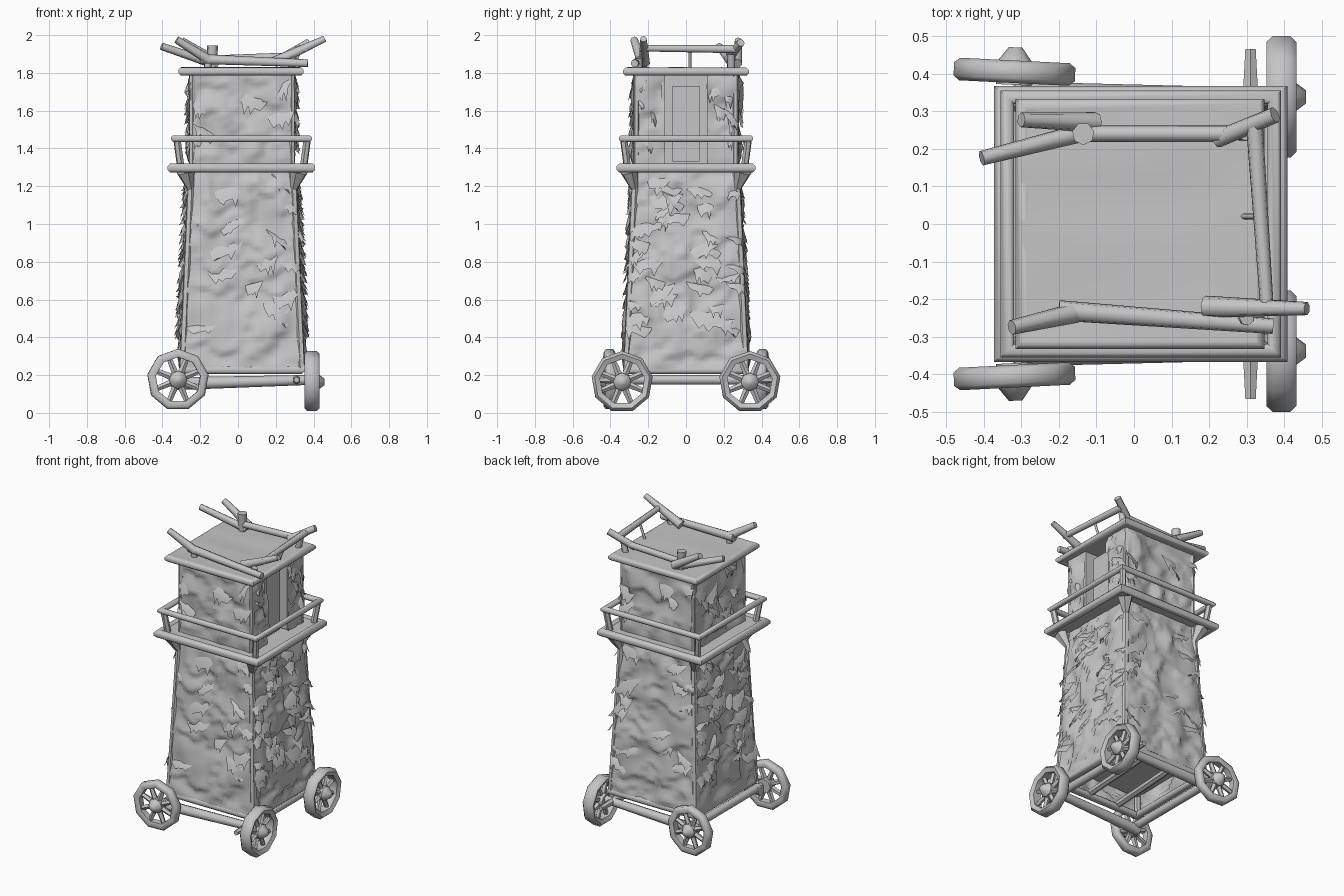
import bpy, bmesh, math, random
from mathutils import Vector, Matrix, noise

if "Cube" in bpy.data.objects:
    bpy.data.objects.remove(bpy.data.objects["Cube"])

random.seed(7)
CX = 0.022                      # tower axis is slightly off centre
grey = bpy.data.materials.new("weathered_grey")
grey.diffuse_color = (0.56, 0.56, 0.56, 1)
grey.use_nodes = True
grey.node_tree.nodes["Principled BSDF"].inputs["Base Color"].default_value = grey.diffuse_color


def finish(bm, name, angle=50):
    me = bpy.data.meshes.new(name)
    bm.to_mesh(me)
    bm.free()
    ob = bpy.data.objects.new(name, me)
    bpy.context.collection.objects.link(ob)
    me.materials.append(grey)
    bpy.ops.object.select_all(action='DESELECT')
    ob.select_set(True)
    bpy.context.view_layer.objects.active = ob
    bpy.ops.object.shade_smooth_by_angle(angle=math.radians(angle))
    return ob


def box(bm, x0, x1, y0, y1, z0, z1):
    m = Matrix.Translation(((x0 + x1) / 2, (y0 + y1) / 2, (z0 + z1) / 2)) \
        @ Matrix.Diagonal((x1 - x0, y1 - y0, z1 - z0, 1))
    bmesh.ops.create_cube(bm, size=1, matrix=m)


def pole(bm, a, b, r1, r2=None, sides=6):
    a, b = Vector(a), Vector(b)
    m = Matrix.Translation((a + b) / 2) @ (b - a).to_track_quat('Z', 'Y').to_matrix().to_4x4()
    bmesh.ops.create_cone(bm, cap_ends=True, segments=sides, radius1=r1,
                          radius2=r1 if r2 is None else r2, depth=(b - a).length, matrix=m)


# four beams joined with mitred corners, swept from an eight-sided section
def frame(bm, hx, hy, z, rw, rh, cx=CX):
    section = [(math.cos(t) * rw * 1.08, math.sin(t) * rh * 1.08)
               for t in (math.pi * (k + 0.5) / 4 for k in range(8))]
    rings = [[bm.verts.new((cx + sx * (hx + o), sy * (hy + o), z + h)) for o, h in section]
             for sx, sy in ((-1, -1), (1, -1), (1, 1), (-1, 1))]
    faces = []
    for i in range(4):
        a, b = rings[i], rings[(i + 1) % 4]
        for k in range(8):
            faces.append(bm.faces.new((a[k], b[k], b[(k + 1) % 8], a[(k + 1) % 8])))
    bmesh.ops.recalc_face_normals(bm, faces=faces)


def half_width(z):
    # tower half width at a given height
    if z > 1.25:
        return 0.275
    return 0.33 - 0.05 * (z - 0.23) / 1.02


def wall_point(side, u, z, out=0.0):
    # side 0..3 = front, right, back, left; u runs -1..1 along the wall
    h = half_width(z)
    p = Matrix.Rotation(side * math.pi / 2, 3, 'Z') @ Vector((u * h, -h - out, z))
    return p + Vector((CX, 0, 0))


# hide walls: sagging overlapping layers
def hide_wall(name, side, z0, z1, nu, nz, gap=0.0, amount=0.03):
    bm = bmesh.new()
    grid = []
    for j in range(nz + 1):
        z = z0 + (z1 - z0) * j / nz
        row = []
        for i in range(nu + 1):
            u = -1 + 2 * i / nu
            fade = min(1, (1 - abs(u)) * 5, (z1 - z) * 15 + 0.1, (z - z0) * 15 + 0.1)
            n = noise.noise(Vector((u * 2.2 + side * 9, z * 5.5, 3.1 + side)))
            edge = noise.noise(Vector((u * 3 + side * 4, z * 4, 8.0)))
            layer = 1 - (z * 5.2 + edge * 1.3 + side * 0.3) % 1.0
            row.append(bm.verts.new(wall_point(side, u, z, fade * (amount * n + 0.022 * layer - 0.01))))
        grid.append(row)
    for j in range(nz):
        for i in range(nu):
            if gap and abs(-1 + 2 * (i + 0.5) / nu) < gap:
                continue
            bm.faces.new((grid[j][i], grid[j][i + 1], grid[j + 1][i + 1], grid[j + 1][i]))
    return finish(bm, name, 70)


# torn flaps: curved sheets peeling from the wall, ragged tips pointing down
def flaps(name, side, z0, z1, count, reach, gap=0.0):
    bm = bmesh.new()
    clamp = lambda v: max(-1, min(1, v))
    for k in range(count):
        z = z0 + (z1 - z0) * (k + random.random()) / count
        u = random.uniform(-0.95, 0.95)
        if abs(u) < gap + 0.15:
            u = math.copysign(random.uniform(gap + 0.2, 0.9), u)
        w = random.uniform(0.14, 0.34) * (0.5 if gap else 1)
        h, skew = random.uniform(0.05, 0.1), random.uniform(-0.25, 0.25)
        tilt = random.uniform(-0.04, 0.04)
        rows = []
        for r, (drop, lift, narrow) in enumerate(((0, -0.006, 1), (0.35, 0.45, 0.85), (0.7, 0.8, 0.6))):
            rows.append([bm.verts.new(wall_point(
                side, clamp(u + w * (c * narrow + skew * drop)), z - h * drop - tilt * c,
                lift if r == 0 else reach * lift * (1 - 0.45 * c * c))) for c in (-1, -0.33, 0.33, 1)])
        for a, b in zip(rows, rows[1:]):
            for c in range(3):
                bm.faces.new((b[c], b[c + 1], a[c + 1], a[c]))
        tips = rows[-1]
        for c in random.sample(range(3), 2):
            tip = bm.verts.new(wall_point(side, clamp(u + w * (0.4 * (c - 1) + skew)),
                                          z - h * random.uniform(0.85, 1.2), reach * random.uniform(0.8, 1.2)))
            bm.faces.new((tip, tips[c + 1], tips[c]))
    return finish(bm, name, 75)


for s, label in enumerate(("front", "right", "back", "left")):
    busy = s % 2 == 1
    hide_wall("lower_hide_" + label, s, 0.23, 1.29, 24, 56)
    hide_wall("upper_hide_" + label, s, 1.3, 1.8, 20, 26, 0.4 if s == 1 else 0)
    flaps("lower_flaps_" + label, s, 0.45, 1.25, 38 if busy else 15, 0.036 if busy else 0.026)
    flaps("upper_flaps_" + label, s, 1.45, 1.78, 10 if busy else 6, 0.03, 0.4 if s == 1 else 0)

# corner posts, with flared brackets under the gallery
bm = bmesh.new()
for sx in (-1, 1):
    for sy in (-1, 1):
        at = lambda h, z: (CX + sx * h, sy * h, z)
        pole(bm, at(0.314, 0.22), at(0.268, 1.28), 0.02)
        pole(bm, at(0.262, 1.28), at(0.262, 1.8), 0.018)
        pole(bm, at(0.274, 1.19), at(0.3, 1.28), 0.02, 0.05)
finish(bm, "corner_posts")

# doorway: recessed backing, central door board and jambs
bm = bmesh.new()
box(bm, 0.17, 0.18, -0.13, 0.13, 1.32, 1.79)
box(bm, 0.25, 0.262, -0.072, 0.072, 1.33, 1.73)
for y in (-0.12, 0.12):
    box(bm, 0.18, 0.29, y - 0.01, y + 0.01, 1.32, 1.79)
finish(bm, "doorway")

# gallery deck, edge beams and handrail
bm = bmesh.new()
box(bm, CX - 0.37, CX + 0.37, -0.345, 0.345, 1.28, 1.312)
frame(bm, 0.368, 0.345, 1.297, 0.022, 0.024, 0.018)
finish(bm, "gallery_deck")
bm = bmesh.new()
frame(bm, 0.355, 0.337, 1.452, 0.018, 0.017, 0.018)
for sx in (-1, 1):
    for sy in (-1, 1):
        pole(bm, (CX + sx * 0.325, sy * 0.31, 1.3), (CX + sx * 0.345, sy * 0.33, 1.45), 0.02)
finish(bm, "gallery_rail")

# roof: border beams covered by a slightly uneven deck
bm = bmesh.new()
box(bm, CX - 0.31, CX + 0.31, -0.31, 0.31, 1.79, 1.815)
frame(bm, 0.31, 0.312, 1.807, 0.021, 0.021, 0.016)
finish(bm, "roof_frame")
bm = bmesh.new()
bmesh.ops.create_grid(bm, x_segments=10, y_segments=10, size=0.315,
                      matrix=Matrix.Translation((0.012, 0, 1.828)))
for v in bm.verts:
    v.co.z += 0.008 * noise.noise(Vector((v.co.x * 2, v.co.y * 9, 1.7)))
finish(bm, "roof_deck", 70)

# rough poles forming the broken parapet
bm = bmesh.new()
for a, b, r1, r2 in (
        ((-0.20, -0.23, 1.872), (0.37, -0.272, 1.85), 0.028, 0.021),
        ((-0.15, -0.235, 1.865), (-0.325, -0.275, 1.975), 0.028, 0.02),
        ((0.19, -0.22, 1.855), (0.46, -0.225, 1.98), 0.03, 0.018),
        ((-0.15, 0.24, 1.87), (0.25, 0.24, 1.885), 0.022, 0.022),
        ((0.22, 0.225, 1.87), (0.375, 0.29, 1.96), 0.024, 0.022),
        ((0.32, 0.27, 1.925), (0.355, -0.24, 1.93), 0.023, 0.018),
        ((-0.11, 0.25, 1.84), (-0.405, 0.175, 1.94), 0.026, 0.02),
        ((-0.1, 0.27, 1.85), (-0.3, 0.277, 1.97), 0.028, 0.02),
        ((-0.135, 0.24, 1.81), (-0.135, 0.24, 1.945), 0.022, 0.03),
        ((0.29, 0.02, 1.82), (0.33, 0.02, 1.92), 0.008, 0.008),
        ((-0.16, -0.235, 1.81), (-0.16, -0.235, 1.88), 0.02, 0.02),
        ((0.28, -0.25, 1.81), (0.3, -0.25, 1.88), 0.02, 0.02),
        ((0.28, 0.24, 1.81), (0.3, 0.24, 1.9), 0.02, 0.02)):
    pole(bm, a, b, r1, r2, 7)
finish(bm, "parapet_poles", 60)

# base frame, inner floor and cross beams
bm = bmesh.new()
frame(bm, 0.305, 0.31, 0.228, 0.024, 0.022)
box(bm, CX - 0.3, CX + 0.3, -0.3, 0.3, 0.35, 0.365)
for x in (-0.12, 0.1):
    pole(bm, (x, -0.31, 0.24), (x + 0.04, 0.31, 0.24), 0.022)
finish(bm, "base_frame")

# axles
bm = bmesh.new()
for sy in (-1, 1):
    pole(bm, (-0.32, sy * 0.345, 0.155), (0.4, sy * 0.335, 0.175), 0.034, 0.026, 8)
for x in (-0.3, 0.31):
    e = 0.465 if x > 0 else 0.4
    pole(bm, (x, -0.34, 0.175), (x, 0.34, 0.175), 0.026, 0.026, 8)
    for sy in (-1, 1):
        pole(bm, (x, sy * 0.3, 0.175), (x, sy * e, 0.175), 0.026, 0.016, 6)
finish(bm, "axles")


# eight-spoked wheel with a rounded rim; local Z is the outward axle direction
def wheel(name, centre, direction, turn=0.0, half=0.03):
    bm = bmesh.new()
    profile = [(0.12, -0.7), (0.148, -1), (0.164, -0.6), (0.164, 0.6), (0.148, 1), (0.12, 0.7)]
    n = 9
    rings = []
    for i in range(n):
        t = 2 * math.pi * i / n + math.pi / 2
        rings.append([bm.verts.new((r * math.cos(t), r * math.sin(t), w * half)) for r, w in profile])
    for i in range(n):
        a, b = rings[i], rings[(i + 1) % n]
        for k in range(6):
            bm.faces.new((a[k], b[k], b[(k + 1) % 6], a[(k + 1) % 6]))
    bmesh.ops.recalc_face_normals(bm, faces=bm.faces)
    for i in range(8):
        t = math.pi * (i + 0.5) / 4
        d = Vector((math.cos(t), math.sin(t), 0))
        pole(bm, d * 0.02, d * 0.13, 0.019, 0.014, 5)
    pole(bm, (0, 0, -0.035), (0, 0, 0.025), 0.048, 0.048, 8)
    pole(bm, (0, 0, 0.025), (0, 0, 0.065), 0.048, 0.018, 8)
    rot = Matrix.Rotation(turn, 4, 'Z') @ Vector(direction).to_track_quat('Z', 'Y').to_matrix().to_4x4()
    bm.transform(Matrix.Translation(centre) @ rot)
    return finish(bm, name, 60)


for sy, label in ((-1, "front"), (1, "back")):
    wheel("left_wheel_" + label, (-0.318, sy * 0.405, 0.175), (0, sy, 0), -sy * 0.05)
    wheel("right_wheel_" + label, (0.392, sy * 0.338, 0.164), (1, 0, 0), 0, 0.04)
